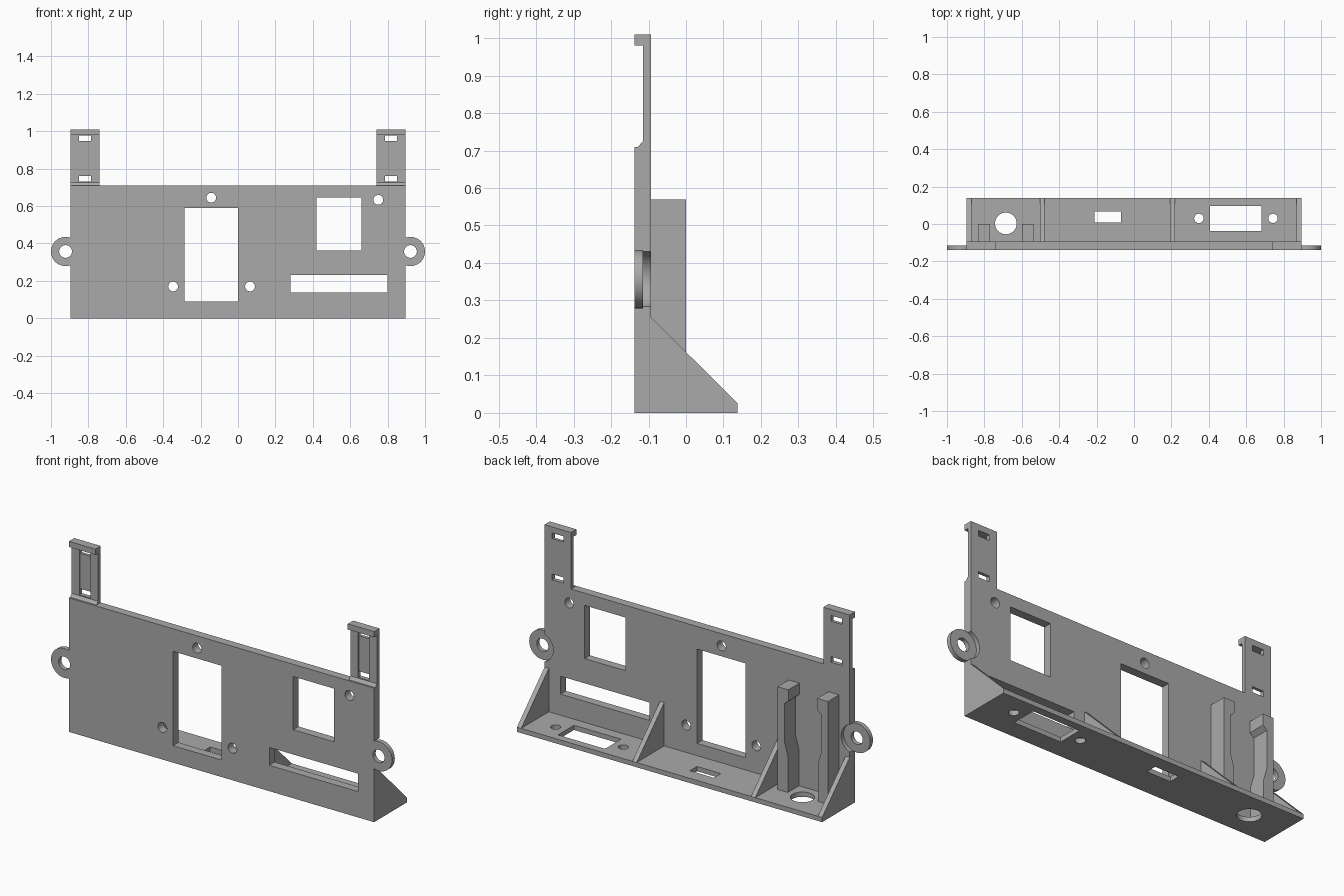
import bpy, bmesh, math
from mathutils import Vector

if "Cube" in bpy.data.objects:
    bpy.data.objects.remove(bpy.data.objects["Cube"])

grey = bpy.data.materials.new("plain grey")
grey.diffuse_color = (0.40, 0.40, 0.40, 1)
grey.use_nodes = True
grey.node_tree.nodes["Principled BSDF"].inputs["Base Color"].default_value = grey.diffuse_color
FRONT, MID, BACK, REAR = -0.138, -0.115, -0.093, 0.138


def finish(name, bm):
    bmesh.ops.recalc_face_normals(bm, faces=bm.faces)
    me = bpy.data.meshes.new(name)
    bm.to_mesh(me)
    bm.free()
    me.materials.append(grey)
    ob = bpy.data.objects.new(name, me)
    bpy.context.collection.objects.link(ob)
    return ob


def box(name, x0, x1, y0, y1, z0, z1):
    bm = bmesh.new()
    bmesh.ops.create_cube(bm, size=1)
    for v in bm.verts:
        v.co = Vector(((x0 + x1) / 2 + v.co.x * (x1 - x0),
                       (y0 + y1) / 2 + v.co.y * (y1 - y0),
                       (z0 + z1) / 2 + v.co.z * (z1 - z0)))
    return finish(name, bm)


def prism(name, pts, axis, a, b):
    """Extrude a 2D outline along x (points are y,z) or y (points are x,z) or z (x,y)."""
    def place(p, t):
        return {'x': (t, p[0], p[1]), 'y': (p[0], t, p[1]), 'z': (p[0], p[1], t)}[axis]
    bm = bmesh.new()
    lo = [bm.verts.new(place(p, a)) for p in pts]
    hi = [bm.verts.new(place(p, b)) for p in pts]
    bm.faces.new(lo)
    bm.faces.new(hi)
    n = len(pts)
    for i in range(n):
        bm.faces.new((lo[i], lo[(i + 1) % n], hi[(i + 1) % n], hi[i]))
    return finish(name, bm)


def disc(name, u, v, r, axis, a, b, n=48):
    pts = [(u + r * math.cos(2 * math.pi * i / n), v + r * math.sin(2 * math.pi * i / n))
           for i in range(n)]
    return prism(name, pts, axis, a, b)


def cut(ob, cutters):
    for c in cutters:
        m = ob.modifiers.new("cut", 'BOOLEAN')
        m.operation = 'DIFFERENCE'
        m.solver = 'EXACT'
        m.object = c
    bpy.context.view_layer.update()
    me = bpy.data.meshes.new_from_object(
        ob.evaluated_get(bpy.context.evaluated_depsgraph_get()))
    ob.modifiers.clear()
    ob.data = me
    for c in cutters:
        bpy.data.objects.remove(c)


EAR_X, EAR_Z, EAR_R = 0.922, 0.357, 0.078

# Front panel with windows, screw holes and round reliefs behind the ears
panel = box("front_panel", -0.895, 0.895, FRONT, BACK, 0, 0.71)
cutters = [box("cutter", x0, x1, -0.3, 0, z0, z1) for x0, x1, z0, z1 in
           [(-0.285, 0, 0.09, 0.59), (0.42, 0.66, 0.363, 0.645), (0.28, 0.80, 0.137, 0.232)]]
cutters += [disc("cutter", x, z, 0.026, 'y', -0.3, 0) for x, z in
            [(-0.143, 0.645), (-0.347, 0.17), (0.064, 0.17), (0.75, 0.633)]]
for s in (-1, 1):
    cutters.append(disc("cutter", s * EAR_X, EAR_Z, EAR_R, 'y', MID, 0))
    cutters.append(disc("cutter", s * EAR_X, EAR_Z, 0.034, 'y', -0.3, 0))
cut(panel, cutters)

# Bottom shelf with connector openings
shelf = box("bottom_shelf", -0.895, 0.895, BACK, REAR, 0, 0.025)
cutters = [box("cutter", -0.21, -0.07, 0.008, 0.067, -1, 1),
           box("cutter", 0.407, 0.683, -0.037, 0.097, -1, 1),
           disc("cutter", -0.685, 0.003, 0.058, 'z', -1, 1)]
cutters += [disc("cutter", x, 0.03, 0.025, 'z', -1, 1) for x in (0.347, 0.743)]
cut(shelf, cutters)

# Triangular gussets
for x in (-0.895, -0.503, 0.193, 0.87):
    prism("gusset", [(BACK, 0.025), (REAR, 0.025), (BACK, 0.255)], 'x', x, x + 0.025)

for s in (-1, 1):
    # Side mounting ears
    ear = disc("mounting_ear", s * EAR_X, EAR_Z, EAR_R, 'y', FRONT, MID)
    cut(ear, [disc("cutter", s * EAR_X, EAR_Z, 0.034, 'y', -0.3, 0),
              box("cutter", min(0, s * 0.895), max(0, s * 0.895), -0.3, 0, 0, 1)])

    # Upright tabs with a lip, sloped foot, two slots and a shallow channel
    profile = [(BACK, 0.71), (BACK, 1.01), (FRONT, 1.01), (FRONT, 0.98),
               (MID, 0.98), (MID, 0.725), (-0.128, 0.71)]
    tab = prism("upright_tab", profile, 'x', s * 0.895, s * 0.74)
    xa, xb = sorted((s * 0.85, s * 0.785))
    cut(tab, [box("cutter", xa, xb, -0.3, 0, 0.948, 0.978),
              box("cutter", xa, xb, -0.3, 0, 0.73, 0.76),
              box("cutter", xa, xb, -0.3, MID + 0.006, 0.755, 0.955)])

    # Hooked clip posts either side of the round opening
    clip = [(0.148, 0.02), (0.148, 0.57), (0.085, 0.57), (0.085, 0.51), (0.108, 0.49),
            (0.108, 0.29), (0.088, 0.22), (0.088, 0.02)]
    prism("clip_post", [(-0.685 + s * x, z) for x, z in clip], 'y', BACK, 0)

# Smooth the round walls, keep hard edges
for ob in list(bpy.context.scene.objects):
    bpy.ops.object.select_all(action='DESELECT')
    ob.select_set(True)
    bpy.context.view_layer.objects.active = ob
    bpy.ops.object.shade_smooth_by_angle(angle=math.radians(25))
